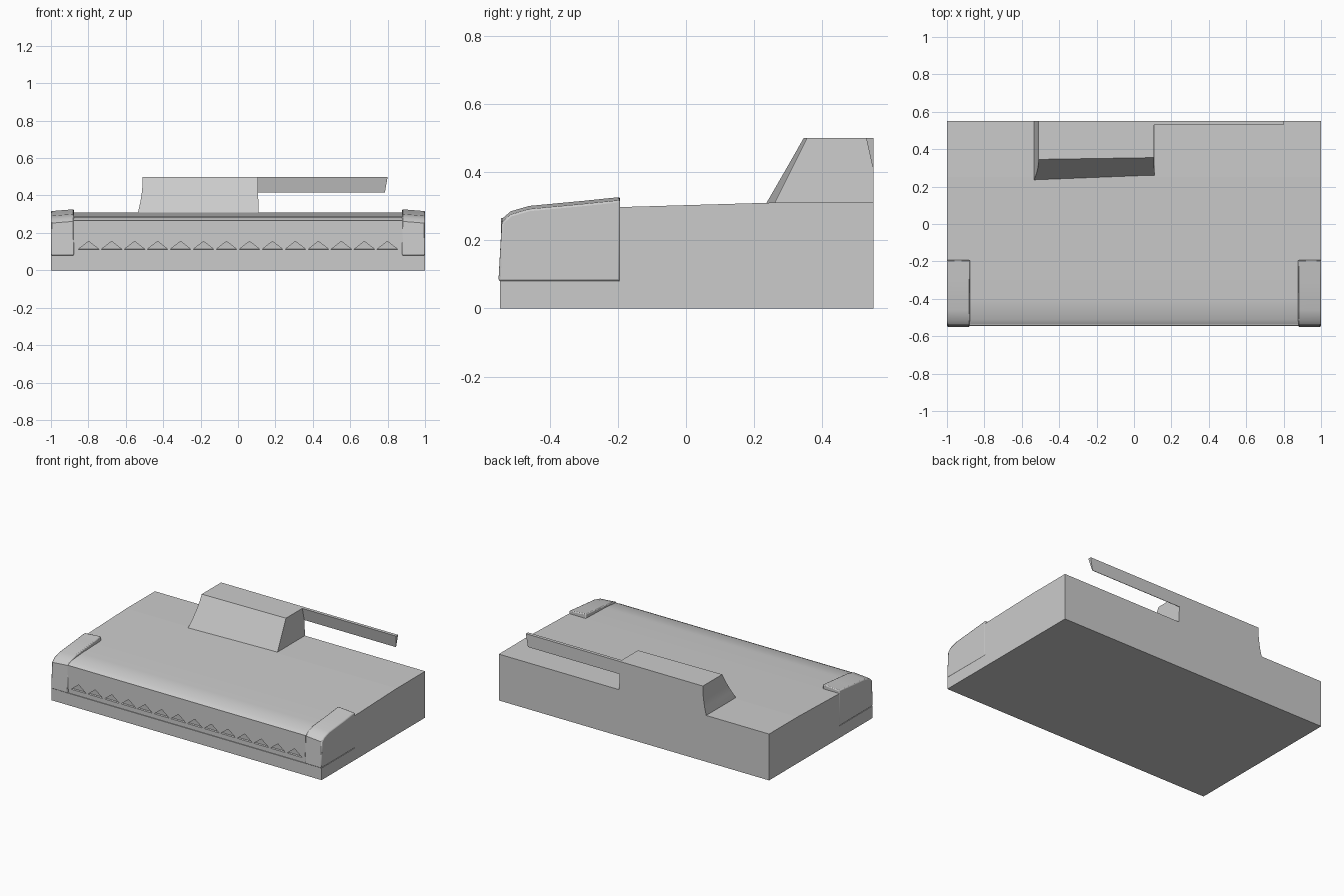
import bpy, bmesh

if "Cube" in bpy.data.objects:
    bpy.data.objects.remove(bpy.data.objects["Cube"], do_unlink=True)

grey = bpy.data.materials.new("plain grey")
grey.use_nodes = True
colour = (0.6, 0.6, 0.6, 1)
grey.diffuse_color = colour
grey.node_tree.nodes["Principled BSDF"].inputs["Base Color"].default_value = colour


def prism(name, profile, axis, lo, hi, adjust=None):
    """Extrude a closed profile (y,z along x, or x,z along y) and optionally nudge its points."""
    bm = bmesh.new()

    def place(p, t):
        return (t, p[0], p[1]) if axis == "x" else (p[0], t, p[1])
    ends = [[bm.verts.new(place(p, t)) for p in profile] for t in (lo, hi)]
    n = len(profile)
    bm.faces.new(ends[0])
    bm.faces.new(ends[1][::-1])
    for i in range(n):
        j = (i + 1) % n
        bm.faces.new((ends[0][j], ends[0][i], ends[1][i], ends[1][j]))
    if adjust:
        for v in bm.verts:
            adjust(v.co)
    bmesh.ops.recalc_face_normals(bm, faces=bm.faces)
    mesh = bpy.data.meshes.new(name)
    bm.to_mesh(mesh)
    bm.free()
    mesh.materials.append(grey)
    obj = bpy.data.objects.new(name, mesh)
    bpy.context.collection.objects.link(obj)
    return obj


def smooth(obj, angle=0.5):
    bpy.ops.object.select_all(action="DESELECT")
    obj.select_set(True)
    bpy.context.view_layer.objects.active = obj
    bpy.ops.object.shade_smooth_by_angle(angle=angle)


# Base slab, a little taller under the front
prism("base_slab", [(-0.545, 0), (0.55, 0), (0.55, 0.07), (-0.195, 0.07),
                    (-0.195, 0.08), (-0.545, 0.08)], "x", -1, 1)

# Wide rear hull and narrower nose between the fenders
prism("rear_hull", [(-0.195, 0.07), (0.55, 0.07), (0.55, 0.31), (0.25, 0.31),
                    (-0.195, 0.297)], "x", -1, 1)
nose = prism("nose", [(-0.53, 0.08), (-0.195, 0.08), (-0.195, 0.297),
                      (-0.4, 0.291), (-0.51, 0.282), (-0.538, 0.265),
                      (-0.53, 0.25)], "x", -0.88, 0.88)
smooth(nose)

# Front skirt with a saw-toothed lower edge
teeth = 14
pitch = 1.72 / teeth
edge = [(-0.88, 0.265), (-0.88, 0.105)]
for i in range(teeth):
    x = -0.86 + pitch * i
    edge += [(x, 0.107), (x + pitch / 2, 0.155)]
edge += [(0.86, 0.107), (0.88, 0.09), (0.88, 0.265)]
prism("toothed_skirt", edge, "y", -0.543, -0.525)
prism("skirt_sill", [(-0.54, 0.08), (-0.52, 0.08), (-0.52, 0.115),
                     (-0.54, 0.11)], "x", -0.88, 0.88)


# Front corner fenders, lower towards their outer side
def drop_outside(co):
    if abs(co.x) > 0.95 and co.z > 0.2:
        co.z -= 0.01


for side, word in ((1, "left"), (-1, "right")):
    fender = prism(word + "_fender",
                   [(-0.55, 0.08), (-0.193, 0.08), (-0.193, 0.327), (-0.3, 0.316),
                    (-0.46, 0.301), (-0.515, 0.285), (-0.54, 0.262)],
                   "x", side * 0.877, side * 1.0, drop_outside)
    bevel = fender.modifiers.new("soft edges", "BEVEL")
    bevel.width = 0.006
    bevel.segments = 2
    bevel.limit_method = "ANGLE"
    bevel.angle_limit = 0.9
    smooth(fender)


# Cabin with a sloping front, slightly skewed, and a flared right flank
def skew_front(co):
    if co.y < 0.5:
        height = (co.z - 0.29) / 0.21
        skew = 0.025 * (1 - height) + 0.01 * height
        co.y = 0.225 + 0.12 * height + skew * (co.x + 0.535) / 0.645


cabin = prism("cabin", [(-0.538, 0.29), (-0.534, 0.315), (-0.523, 0.36), (-0.515, 0.41),
                        (-0.51, 0.46), (-0.51, 0.5), (0.106, 0.5), (0.11, 0.29)],
              "y", 0.23, 0.55, skew_front)
smooth(cabin)


# Thin wedge-shaped boom with a slanted tip
def slant_tip(co):
    if co.z < 0.45:
        co.x -= 0.015 if co.x > 0.5 else 0


prism("boom", [(0.528, 0.5), (0.55, 0.5), (0.55, 0.415), (0.547, 0.415)],
      "x", 0.1, 0.8, slant_tip)
